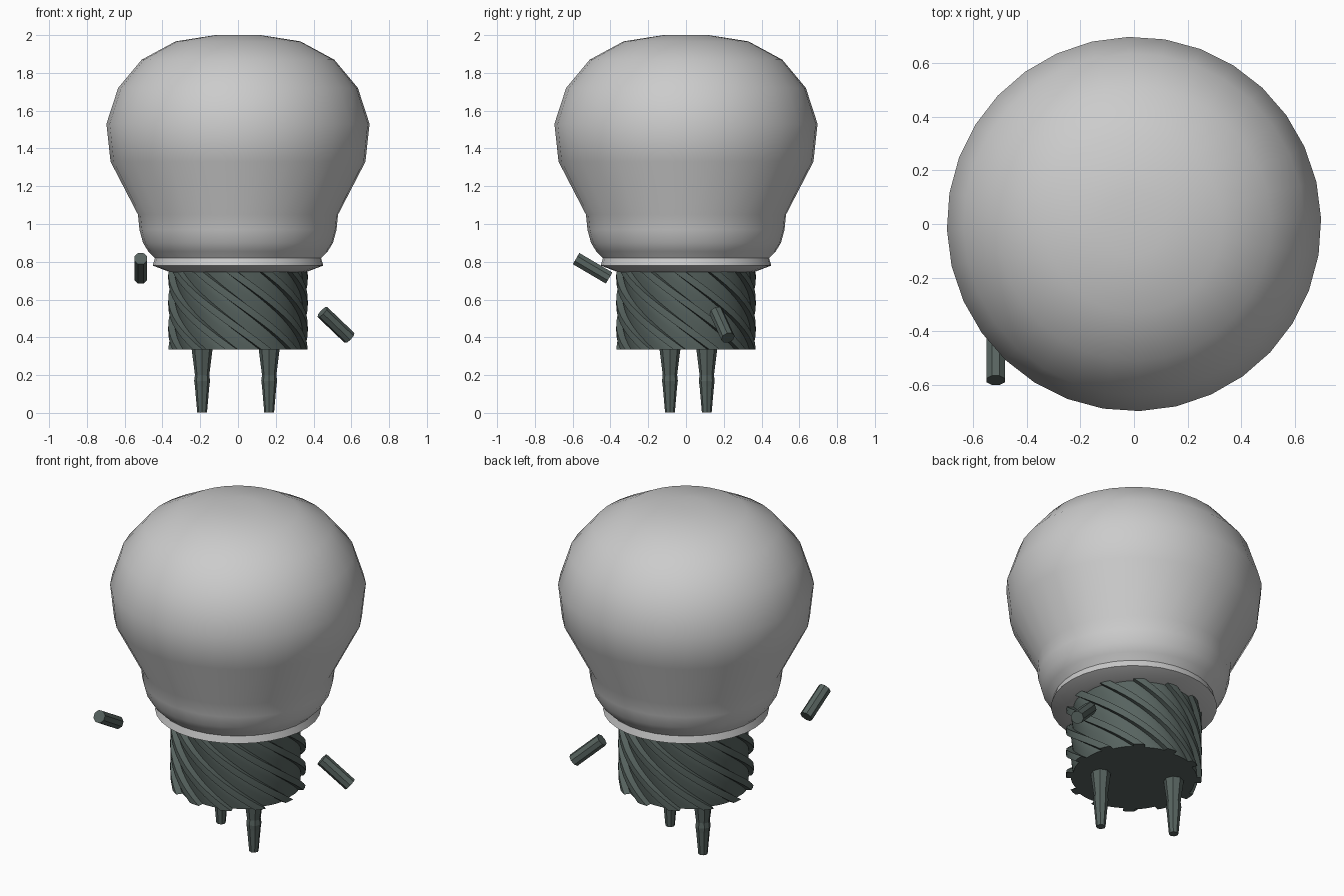
import bpy, bmesh, math
from mathutils import Vector

if "Cube" in bpy.data.objects:
    bpy.data.objects.remove(bpy.data.objects["Cube"])


def material(name, rgb):
    m = bpy.data.materials.new(name)
    m.diffuse_color = (*rgb, 1)
    m.use_nodes = True
    m.node_tree.nodes["Principled BSDF"].inputs["Base Color"].default_value = m.diffuse_color
    return m


glass = material("pale_grey", (0.60, 0.60, 0.60))
metal = material("dark_green_grey", (0.095, 0.125, 0.115))


def loft(name, rings, mat, smooth=30):
    """Skin a stack of equal-sized closed rings and cap both ends."""
    bm = bmesh.new()
    loops = [[bm.verts.new(p) for p in ring] for ring in rings]
    n = len(loops[0])
    for a, b in zip(loops, loops[1:]):
        for i in range(n):
            j = (i + 1) % n
            bm.faces.new((a[i], a[j], b[j], b[i]))
    bm.faces.new(loops[0])
    bm.faces.new(loops[-1])
    bmesh.ops.recalc_face_normals(bm, faces=bm.faces[:])
    me = bpy.data.meshes.new(name)
    bm.to_mesh(me)
    bm.free()
    ob = bpy.data.objects.new(name, me)
    bpy.context.collection.objects.link(ob)
    me.materials.append(mat)
    if smooth:
        bpy.ops.object.select_all(action='DESELECT')
        bpy.context.view_layer.objects.active = ob
        ob.select_set(True)
        bpy.ops.object.shade_smooth_by_angle(angle=math.radians(smooth))
    return ob


def circle(r, z, n, cx=0, cy=0, turn=0.0):
    return [(cx + r * math.cos(turn + math.tau * i / n),
             cy + r * math.sin(turn + math.tau * i / n), z) for i in range(n)]


# bulb
bulb = [(0.43, 0.80), (0.44, 0.82), (0.475, 0.855), (0.503, 0.90), (0.522, 0.97),
        (0.53, 1.05), (0.675, 1.33), (0.697, 1.53), (0.635, 1.72),
        (0.51, 1.87), (0.33, 1.967), (0.12, 2.0), (0.01, 2.0)]
loft("bulb", [circle(r, z, 32, turn=0.03) for r, z in bulb], glass, 60)

# collar under the bulb
collar = [(0.30, 0.745), (0.365, 0.747), (0.452, 0.78), (0.44, 0.82)]
loft("collar", [circle(r, z, 32, turn=0.03) for r, z in collar], glass, 25)

# twisted screw base: twelve raised ridges sweeping a quarter turn
TEETH, STEPS, Z0, Z1 = 12, 12, 0.335, 0.747
tooth = [(0.0, 0.335), (0.17, 0.338), (0.34, 0.341), (0.52, 0.343), (0.64, 0.342),
         (0.66, 0.369), (0.83, 0.37), (0.98, 0.369)]
rings = []
for s in range(STEPS + 1):
    t = s / STEPS
    twist = math.radians(90) * (1 - t)
    rings.append([(r * math.cos(a), r * math.sin(a), Z0 + (Z1 - Z0) * t)
                  for k in range(TEETH) for f, r in tooth
                  for a in [math.tau * (k + f) / TEETH + twist]])
loft("screw_base", rings, metal)

# contact pins
pin = [(0.026, 0.003), (0.038, 0.14), (0.042, 0.17), (0.038, 0.20), (0.055, 0.335), (0.055, 0.36)]
for side, x, y in (("left", -0.19, 0.11), ("right", 0.165, -0.085)):
    loft("pin_" + side, [circle(r, z, 8, x, y) for r, z in pin], metal, 0)

# loose floating rods
for name, a, b in (("rod_left", (-0.515, -0.582, 0.817), (-0.515, -0.407, 0.714)),
                   ("rod_right", (0.447, 0.16, 0.534), (0.59, 0.222, 0.397))):
    a, b = Vector(a), Vector(b)
    rod = loft(name, [circle(0.037, z, 8, turn=math.pi / 8)
                      for z in (-(b - a).length / 2, (b - a).length / 2)], metal, 0)
    rod.location = (a + b) / 2
    rod.rotation_euler = (b - a).to_track_quat('Z', 'Y').to_euler()
